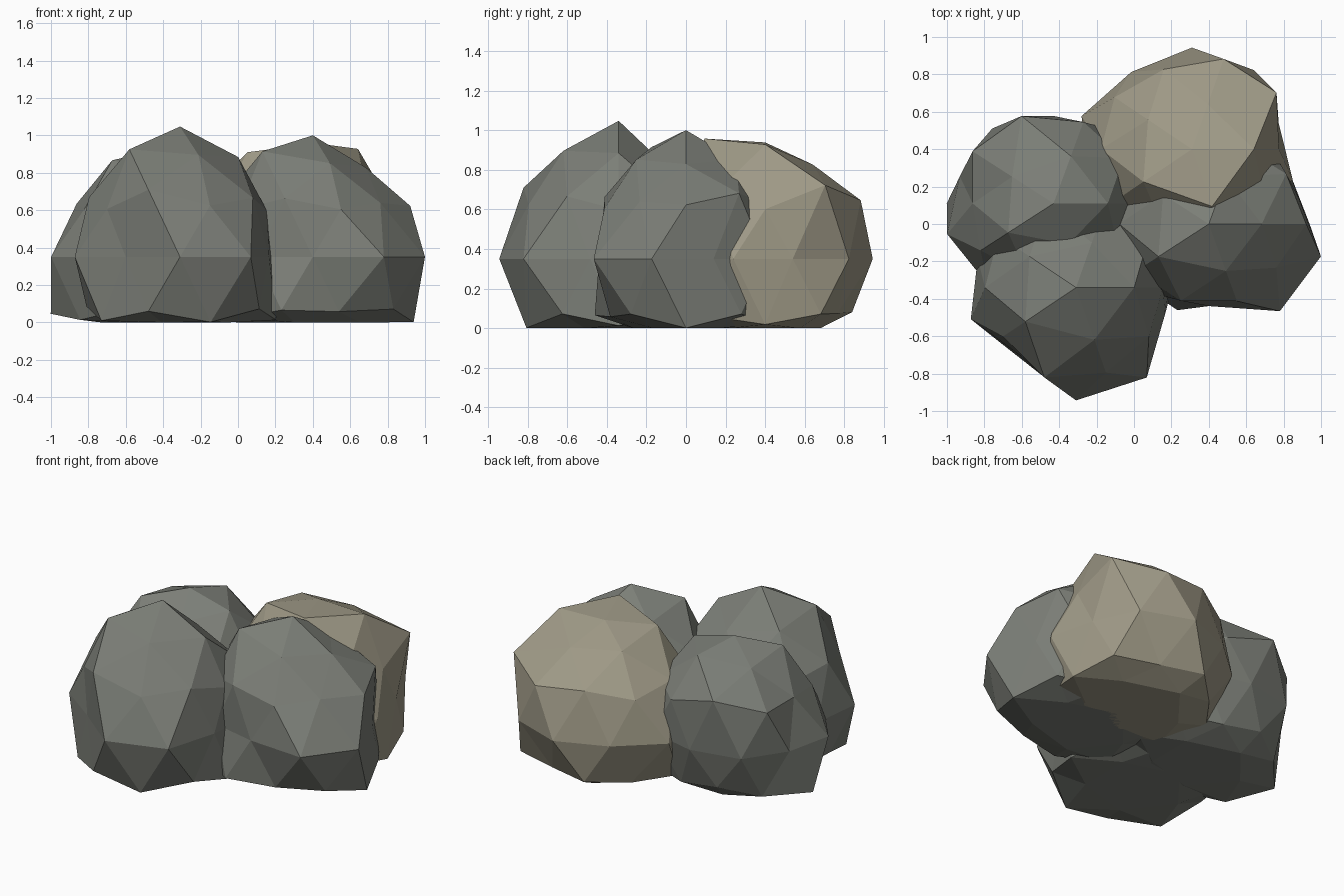
import bpy, bmesh, math

CENTRE_Z = 0.35


def material(name, rgb):
    m = bpy.data.materials.new(name)
    m.diffuse_color = (*rgb, 1)
    return m


# height of each vertex ring on the ball: (name, first angle, count)
RINGS = {0.9: ("cap", 0, 5), 0.5: ("shoulder", 36, 5), 0.4: ("upper", 0, 5),
         0.0: ("waist", 18, 10), -0.4: ("lower", 36, 5), -0.5: ("foot", 0, 5)}


def boulder(name, centre, scale, mat, top, **rings):
    """Icosphere pushed in or out ring by ring, then flattened on the ground."""
    bm = bmesh.new()
    bmesh.ops.create_icosphere(bm, subdivisions=2, radius=1)
    for v in bm.verts:
        v.co.normalize()
        f = 0.93
        key = round(v.co.z, 1)
        if v.co.z > 0.95:
            f = top
        elif key in RINGS:
            ring, start, count = RINGS[key]
            angle = math.degrees(math.atan2(v.co.y, v.co.x))
            f = rings[ring][round((angle - start) * count / 360) % count]
        v.co = (centre[0] + v.co.x * scale[0] * f,
                centre[1] + v.co.y * scale[1] * f,
                max(0.0, CENTRE_Z + v.co.z * scale[2] * f))
    bmesh.ops.recalc_face_normals(bm, faces=bm.faces)
    me = bpy.data.meshes.new(name)
    bm.to_mesh(me)
    bm.free()
    me.materials.append(mat)
    ob = bpy.data.objects.new(name, me)
    bpy.context.collection.objects.link(ob)
    return ob


grey = material("grey_stone", (0.20, 0.21, 0.185))
tan = material("tan_stone", (0.345, 0.32, 0.24))

# front boulder, the tallest
boulder("front_boulder", (-0.31, -0.34), (0.65, 0.60, 0.69), grey, 1.01,
        cap=[.91, .80, .90, .98, .93],
        shoulder=[.86, .90, .88, .99, .87],
        upper=[.80, .85, .88, .83, .89],
        waist=[.82, .90, .90, .90, .85, .91, .76, 1.005, .99, .77],
        lower=[.90, .90, .86, .94, .90],
        foot=[.93, .93, .90, .94, .96])

# right boulder
boulder("right_boulder", (0.40, 0.0), (0.64, 0.57, 0.67), grey, 0.97,
        cap=[.84, .88, .90, .99, .88],
        shoulder=[.94, .88, .88, .89, .82],
        upper=[.91, .88, .88, .85, .85],
        waist=[.79, .88, .88, .88, .88, .88, .80, .77, 1.01, .985],
        lower=[.93, .92, .92, .95, .93],
        foot=[.99, .93, .93, .93, .83])

# back boulder, tan
boulder("back_boulder", (0.31, 0.40), (0.65, 0.60, 0.70), tan, 0.84,
        cap=[.97, .80, .85, .94, 1.02],
        shoulder=[1.01, .88, .88, .88, .87],
        upper=[.80, .945, .88, .88, .88],
        waist=[.75, .87, .905, .85, .955, .90, .90, .90, .90, .87],
        lower=[.89, .86, .92, .92, .92],
        foot=[.90, .75, .80, .90, .93])

# left boulder
boulder("left_boulder", (-0.43, 0.11), (0.62, 0.55, 0.66), grey, 0.87,
        cap=[.89, .92, .84, .92, .79],
        shoulder=[.88, 1.05, .82, .86, .80],
        upper=[.80, .93, .965, .87, .85],
        waist=[.85, .88, .85, .90, .85, .965, .97, .90, .90, .88],
        lower=[.92, .82, 1.03, .93, .92],
        foot=[.93, .82, .86, .97, .93])
